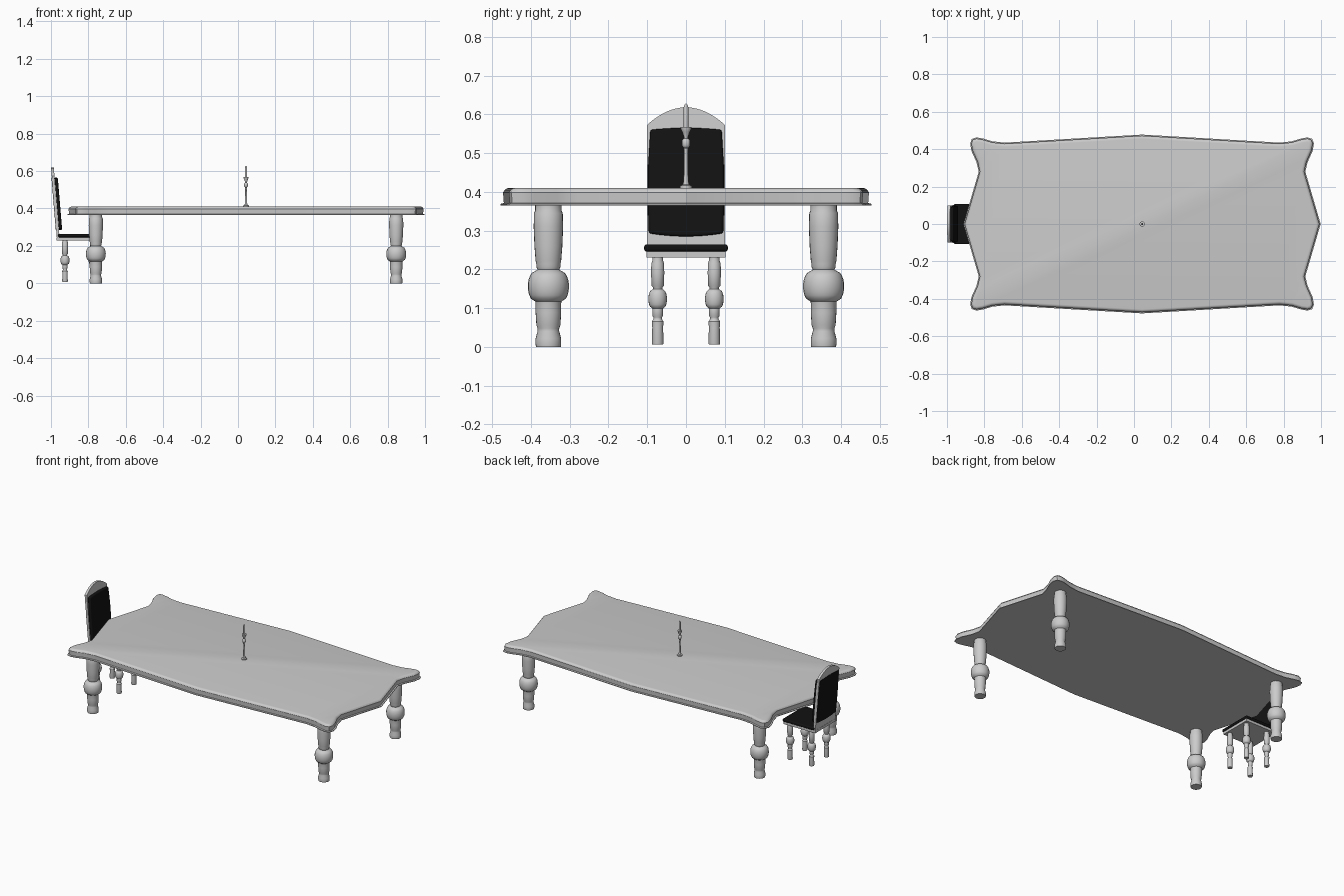
import bpy, bmesh, math
from mathutils import Vector

if "Cube" in bpy.data.objects:
    bpy.data.objects.remove(bpy.data.objects["Cube"])

CX = 0.043  # table centre

black = bpy.data.materials.new("black_upholstery")
black.diffuse_color = (0.006, 0.006, 0.006, 1)
black.use_nodes = True
black.node_tree.nodes["Principled BSDF"].inputs["Base Color"].default_value = black.diffuse_color


def finish(name, bm, mat=None, bevel=0, angle=40):
    bmesh.ops.recalc_face_normals(bm, faces=bm.faces)
    me = bpy.data.meshes.new(name)
    bm.to_mesh(me)
    bm.free()
    ob = bpy.data.objects.new(name, me)
    bpy.context.collection.objects.link(ob)
    if mat:
        me.materials.append(mat)
    bpy.ops.object.select_all(action='DESELECT')
    ob.select_set(True)
    bpy.context.view_layer.objects.active = ob
    bpy.ops.object.shade_smooth_by_angle(angle=math.radians(angle))
    if bevel:
        m = ob.modifiers.new("soft_edges", 'BEVEL')
        m.width, m.segments, m.limit_method = bevel, 3, 'ANGLE'
    return ob


def loft(name, rings, **kw):
    """Skin a stack of equal-length closed rings and cap both ends."""
    bm = bmesh.new()
    loops = [[bm.verts.new(p) for p in r] for r in rings]
    n = len(loops[0])
    for a, b in zip(loops, loops[1:]):
        for i in range(n):
            j = (i + 1) % n
            bm.faces.new((a[i], a[j], b[j], b[i]))
    bm.faces.new(loops[0][::-1])
    bm.faces.new(loops[-1])
    return finish(name, bm, **kw)


def lathe(name, profile, x, y, seg=24):
    rings = [[(x + r * math.cos(2 * math.pi * i / seg), y + r * math.sin(2 * math.pi * i / seg), z)
              for i in range(seg)] for r, z in profile]
    return loft(name, rings)


def ball(r, zc, r_low, r_high, h_low, h_high, n=10):
    """Bulge profile swelling from r_low to r and back to r_high."""
    out = []
    for i in range(n + 1):
        t = -1 + 2 * i / n
        base, h = (r_low, h_low) if t < 0 else (r_high, h_high)
        out.append((base + (r - base) * math.sqrt(max(0, 1 - t * t)), zc + h * t))
    return out


# Table top: a quarter outline mirrored twice, then stepped moulding layers
quarter = [(0, .478), (.735, .435), (.80, .442), (.85, .457), (.885, .463), (.91, .455),
           (.919, .43), (.912, .39), (.885, .33), (.873, .28), (.955, 0)]
half = quarter + [(x, -y) for x, y in quarter[-2::-1]]
outline = [Vector(p) for p in half + [(-x, y) for x, y in half[-2:0:-1]]]


def inset(pts, d):
    out = []
    for i, p in enumerate(pts):
        a, b = (p - pts[i - 1]).normalized(), (pts[(i + 1) % len(pts)] - p).normalized()
        na, nb = Vector((a.y, -a.x)), Vector((b.y, -b.x))
        out.append(p + (na + nb) * d / (1 + na.dot(nb)))
    return out


layers = [(0, .365), (0, .369), (.008, .371), (.006, .398), (.010, .405), (.016, .409), (.022, .410)]
loft("table_top", [[(p.x + CX, p.y, z) for p in inset(outline, d)] for d, z in layers], angle=30)

# Turned table legs
leg = ([(.032, 0), (.033, .006), (.033, .022), (.028, .04), (.028, .048), (.031, .056), (.033, .088), (.033, .112)]
       + ball(.053, .157, .034, .028, .040, .042)
       + [(.031, .206), (.031, .214), (.033, .222), (.036, .26), (.038, .31), (.037, .345), (.034, .352), (.034, .366)])
for sx in (-1, 1):
    for sy in (-1, 1):
        lathe("table_leg", leg, CX + sx * .803, sy * .355)

# Candlestick and candle
lathe("candlestick", [(.015, .409), (.015, .416), (.008, .419), (.006, .43), (.005, .50), (.006, .512)]
      + ball(.011, .526, .005, .005, .013, .012, 8)
      + [(.006, .544), (.010, .555), (.014, .564), (.014, .567)], CX, 0, 16)
lathe("candle", [(.006, .565), (.006, .618), (.004, .625), (.001, .628)], CX, 0, 12)

# Chair legs
chair_leg = ([(.014, .006), (.015, .010), (.014, .05), (.015, .066), (.011, .071), (.011, .076), (.014, .081), (.014, .094)]
             + ball(.024, .124, .014, .012, .025, .025)
             + [(.012, .153), (.016, .158), (.017, .19), (.0165, .215), (.014, .222), (.014, .232)])
for x in (-.925, -.775):
    for y in (-.073, .073):
        lathe("chair_leg", chair_leg, x, y, 20)


# Chair seat frame and cushion
def slab(name, x0, x1, w, z0, z1, **kw):
    rect = [(x0, -w), (x1, -w), (x1, w), (x0, w)]
    return loft(name, [[(x, y, z) for x, y in rect] for z in (z0, z1)], **kw)


slab("seat_frame", -.970, -.75, .102, .230, .246)
slab("seat_cushion", -.962, -.745, .108, .246, .264, mat=black, bevel=.006)


# Leaning chair back, with padding on both faces
def lean(outline_yz, x0, x1):
    return [[(x - .083 * (z - .235), y, z) for y, z in outline_yz] for x in (x0, x1)]


arch = [(-.1, .232), (.1, .232)] + [(.1 * t, .573 + .045 * (1 - t * t)) for t in (1 - i / 8 for i in range(17))]
loft("chair_back", lean(arch, -.968, -.953))

pad = []
for i in range(9):
    t = -1 + i / 4
    pad.append((.096 * t, .293 - .008 * (1 - t * t)))
pad += [(.098, .36), (.098, .46)]
for i in range(9):
    t = 1 - i / 4
    pad.append((.092 * t, .560 + .005 * (1 - t * t)))
pad += [(-.098, .46), (-.098, .36)]
loft("back_cushion", lean(pad, -.954, -.936), mat=black, bevel=.006)
loft("rear_back_panel", lean(pad, -.970, -.966), mat=black)
